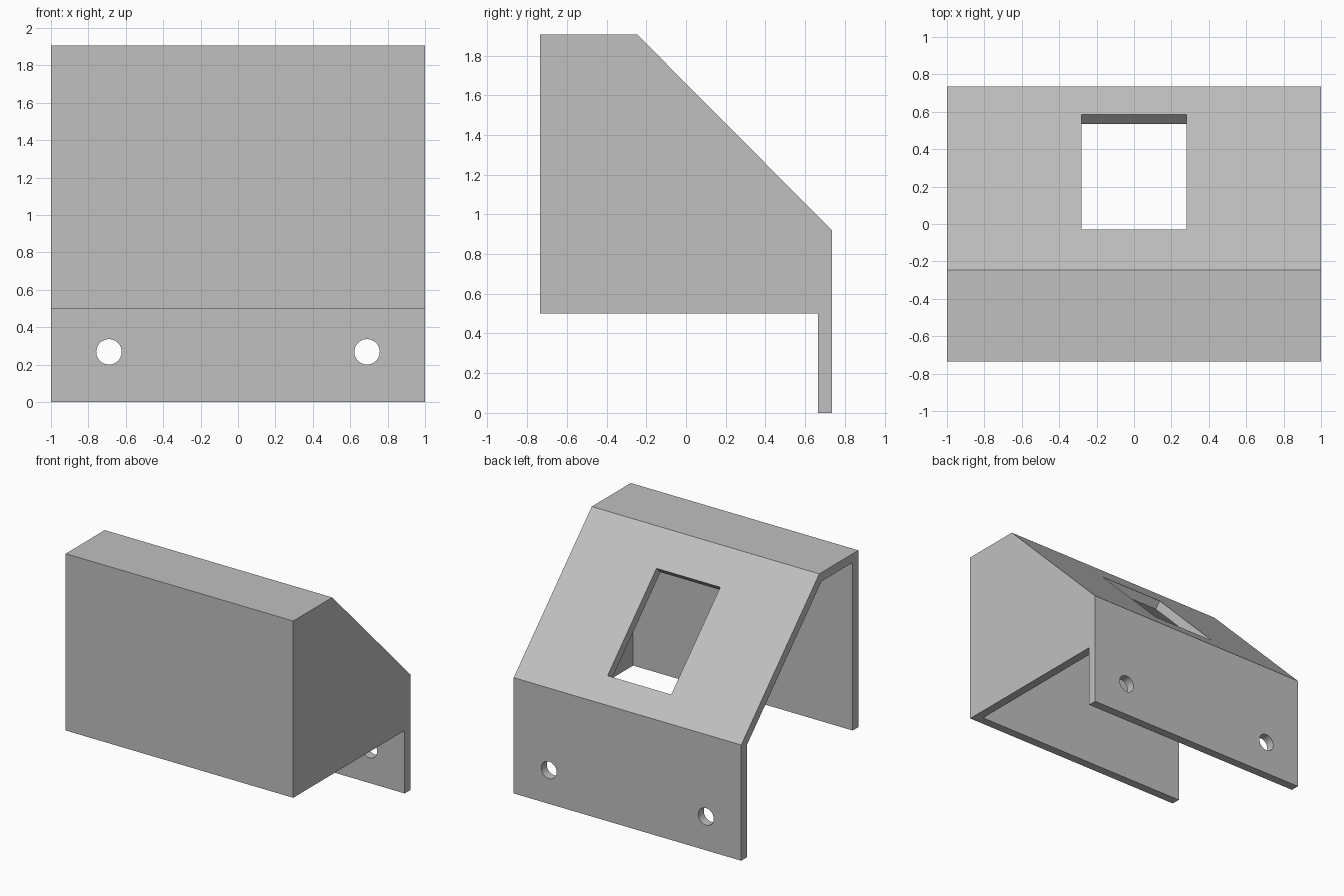
import bpy, bmesh
from math import atan2, cos, sin, tan, pi
from mathutils import Matrix, Vector

cube = bpy.data.objects.get("Cube")
if cube:
    bpy.data.objects.remove(cube, do_unlink=True)

# Main dimensions
T = 0.07                                   # sheet thickness
FRONT, BACK = -0.735, 0.735
RIDGE_Y, TOP, EAVE, RIM = -0.245, 1.905, 0.92, 0.5
slope = atan2(TOP - EAVE, BACK - RIDGE_Y)  # downward angle of the sloping panel

grey = bpy.data.materials.new("plain grey")
grey.use_nodes = True
grey.diffuse_color = (0.53, 0.53, 0.53, 1)
grey.node_tree.nodes["Principled BSDF"].inputs["Base Color"].default_value = (0.53, 0.53, 0.53, 1)


def finish(name, bm):
    bmesh.ops.recalc_face_normals(bm, faces=bm.faces)
    mesh = bpy.data.meshes.new(name)
    bm.to_mesh(mesh)
    bm.free()
    mesh.materials.append(grey)
    ob = bpy.data.objects.new(name, mesh)
    bpy.context.collection.objects.link(ob)
    return ob


def prism(name, outline, x0, x1):
    """Extrude a (y, z) outline from x0 to x1."""
    bm = bmesh.new()
    face = bm.faces.new([bm.verts.new((x0, y, z)) for y, z in outline])
    ext = bmesh.ops.extrude_face_region(bm, geom=[face])["geom"]
    bmesh.ops.translate(bm, vec=(x1 - x0, 0, 0),
                        verts=[v for v in ext if isinstance(v, bmesh.types.BMVert)])
    return finish(name, bm)


def cut(target, cutter):
    cutter.hide_render = True
    mod = target.modifiers.new("cut", 'BOOLEAN')
    mod.operation, mod.solver, mod.object = 'DIFFERENCE', 'EXACT', cutter
    bpy.context.view_layer.objects.active = target
    bpy.ops.object.modifier_apply(modifier=mod.name)
    bpy.data.objects.remove(cutter, do_unlink=True)


# Solid body with the back mounting flange
body = prism("angled_housing", [
    (FRONT, RIM), (BACK - T, RIM), (BACK - T, 0), (BACK, 0),
    (BACK, EAVE), (RIDGE_Y, TOP), (FRONT, TOP)], -1, 1)

# Hollow it out, open below and on one side
bend = T * tan(slope / 2)
lower = T * tan((pi / 2 - slope) / 2)
cut(body, prism("hollow_cutter", [
    (FRONT + T, RIM - 0.1), (BACK - T, RIM - 0.1), (BACK - T, EAVE - lower),
    (RIDGE_Y - bend, TOP - T), (FRONT + T, TOP - T)], -1.1, 1 - T))

# Rectangular window square to the sloping panel
y0, y1 = -0.03, 0.585
mid = (y0 + y1) / 2
bm = bmesh.new()
place = (Matrix.Translation(Vector((0, mid, TOP - (mid - RIDGE_Y) * tan(slope))))
         @ Matrix.Rotation(-slope, 4, 'X')
         @ Matrix.Diagonal((0.56, (y1 - y0) / cos(slope), 0.3, 1)))
bmesh.ops.create_cube(bm, size=1, matrix=place)
cut(body, finish("window_cutter", bm))

# Two screw holes through the flange
for side in (-1, 1):
    bm = bmesh.new()
    bmesh.ops.create_cone(
        bm, cap_ends=True, segments=40, radius1=0.068, radius2=0.068, depth=0.3,
        matrix=Matrix.Translation((side * 0.69, BACK - T / 2, 0.268)) @ Matrix.Rotation(pi / 2, 4, 'X'))
    cut(body, finish("hole_cutter", bm))

bpy.ops.object.select_all(action='DESELECT')
body.select_set(True)
bpy.context.view_layer.objects.active = body
bpy.ops.object.shade_smooth_by_angle(angle=pi / 6)
